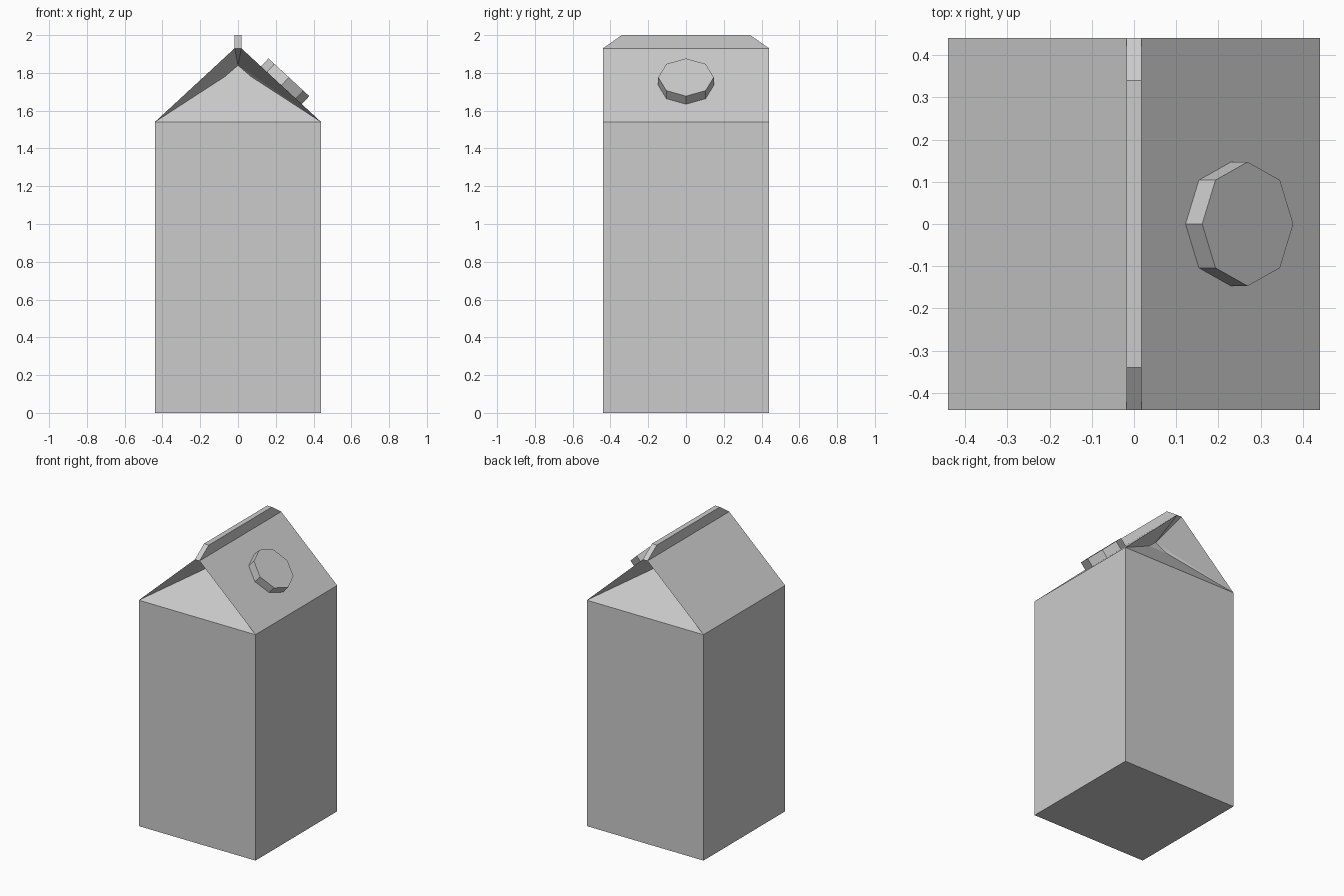
import bpy, bmesh, math
from mathutils import Matrix, Vector

if "Cube" in bpy.data.objects:
    bpy.data.objects.remove(bpy.data.objects["Cube"])

W, EAVE, RIDGE, TOP = 0.44, 1.54, 1.93, 2.0   # half width and key heights
FIN, FIN_Y = 0.018, 0.34                      # seal half thickness, top half length


def finish(bm, name):
    bmesh.ops.remove_doubles(bm, verts=bm.verts, dist=1e-5)
    bmesh.ops.recalc_face_normals(bm, faces=bm.faces)
    mesh = bpy.data.meshes.new(name)
    bm.to_mesh(mesh)
    bm.free()
    obj = bpy.data.objects.new(name, mesh)
    bpy.context.collection.objects.link(obj)
    return obj


def face(bm, *pts):
    bm.faces.new([bm.verts.new(p) for p in pts])


# Carton: walls, roof panels, tucked-in gable ends and top seal as one shell
bm = bmesh.new()
face(bm, (-W, -W, 0), (W, -W, 0), (W, W, 0), (-W, W, 0))
face(bm, (-FIN, -FIN_Y, TOP), (FIN, -FIN_Y, TOP), (FIN, FIN_Y, TOP), (-FIN, FIN_Y, TOP))

# Left and right: wall, sloping panel, seal side
side = [(W, W, 0), (W, W, EAVE), (FIN, W, RIDGE), (FIN, FIN_Y, TOP)]
for s in (-1, 1):
    for (x0, y0, z0), (x1, y1, z1) in zip(side, side[1:]):
        face(bm, (s * x0, -y0, z0), (s * x0, y0, z0), (s * x1, y1, z1), (s * x1, -y1, z1))

# Front and back: wall, leaning gable, folded flaps, seal end
for e in (-1, 1):
    apex = (0, e * 0.21, 1.84)
    mid_y, mid_z = e * 0.23, 1.78
    face(bm, (-W, e * W, 0), (W, e * W, 0), (W, e * W, EAVE), (-W, e * W, EAVE))
    face(bm, (-W, e * W, EAVE), (W, e * W, EAVE), (0.07, mid_y, mid_z), (-0.07, mid_y, mid_z))
    face(bm, (-0.07, mid_y, mid_z), (0.07, mid_y, mid_z), apex)
    face(bm, (-FIN, e * W, RIDGE), (FIN, e * W, RIDGE), apex)
    face(bm, (-FIN, e * W, RIDGE), (FIN, e * W, RIDGE), (FIN, e * FIN_Y, TOP), (-FIN, e * FIN_Y, TOP))
    for s in (-1, 1):
        corner = (s * W, e * W, EAVE)
        face(bm, corner, (s * FIN, e * W, RIDGE), apex)
        face(bm, corner, apex, (s * 0.07, mid_y, mid_z))
finish(bm, "carton")

# Screw cap: octagonal disc standing on the right roof panel
bm = bmesh.new()
tilt = math.atan2(RIDGE - EAVE, W - FIN)
height = 0.058
bmesh.ops.create_cone(bm, cap_ends=True, segments=8, radius1=0.147, radius2=0.147, depth=height)
normal = Vector((math.sin(tilt), 0, math.cos(tilt)))
base = Vector((0.23, 0, EAVE + (W - 0.23) * math.tan(tilt)))
bm.transform(Matrix.Translation(base + normal * height / 2) @ Matrix.Rotation(tilt, 4, 'Y'))
finish(bm, "cap")
